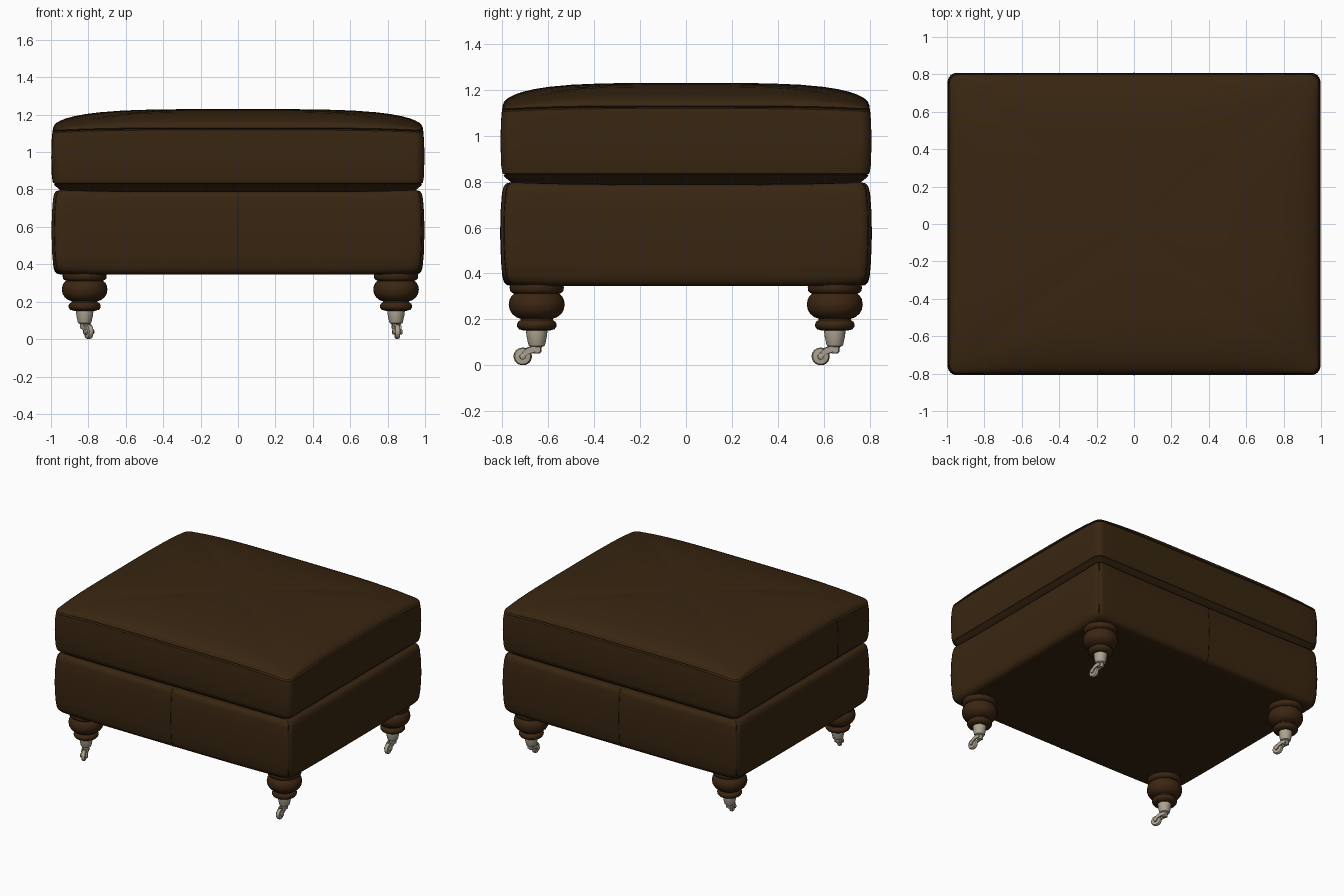
import bpy, bmesh, math
from mathutils import Matrix, Vector

if "Cube" in bpy.data.objects:
    bpy.data.objects.remove(bpy.data.objects["Cube"])


def material(name, rgb):
    m = bpy.data.materials.new(name)
    m.diffuse_color = (*rgb, 1)
    m.use_nodes = True
    m.node_tree.nodes["Principled BSDF"].inputs["Base Color"].default_value = m.diffuse_color
    return m


LEATHER = material("brown leather", (0.040, 0.019, 0.0055))
SEAM = material("dark seam", (0.015, 0.008, 0.003))
WOOD = material("turned wood", (0.045, 0.019, 0.006))
METAL = material("brushed metal", (0.42, 0.37, 0.29))


def finish(ob, mat, angle=40):
    ob.data.materials.clear()
    ob.data.materials.append(mat)
    bpy.ops.object.select_all(action='DESELECT')
    ob.select_set(True)
    bpy.context.view_layer.objects.active = ob
    bpy.ops.object.shade_smooth_by_angle(angle=math.radians(angle))
    return ob


def loft(name, rings, mat, matrix=Matrix(), angle=40, top=None):
    """Skin closed rings of equal length and close both ends with fans."""
    bm = bmesh.new()
    vs = [[bm.verts.new(p) for p in ring] for ring in rings]
    n = len(vs[0])
    for a, b in zip(vs, vs[1:]):
        for i in range(n):
            j = (i + 1) % n
            bm.faces.new((a[i], a[j], b[j], b[i]))
    for ring, centre in ((vs[0], None), (vs[-1], top)):
        c = centre or sum((v.co for v in ring), Vector()) / n
        cv = bm.verts.new(c)
        for i in range(n):
            bm.faces.new((ring[i], ring[(i + 1) % n], cv))
    bmesh.ops.recalc_face_normals(bm, faces=bm.faces)
    bm.transform(matrix)
    me = bpy.data.meshes.new(name)
    bm.to_mesh(me)
    bm.free()
    ob = bpy.data.objects.new(name, me)
    bpy.context.collection.objects.link(ob)
    return finish(ob, mat, angle)


def lathe(name, profile, mat, matrix, segs=32):
    rings = [[(r * math.cos(2 * math.pi * i / segs), r * math.sin(2 * math.pi * i / segs), z)
              for i in range(segs)] for r, z in profile]
    return loft(name, rings, mat, matrix)


HX, HY, R = 0.997, 0.808, 0.05


def outline(inset, side=16, arc=6):
    """Rounded rectangle, counter-clockwise, with subdivided sides."""
    hx, hy = HX - inset, HY - inset
    pts = []
    for k, (sx, sy) in enumerate(((1, 1), (-1, 1), (-1, -1), (1, -1))):
        for i in range(arc + 1):
            a = math.pi / 2 * (k + i / arc)
            pts.append(Vector((sx * (hx - R) + R * math.cos(a), sy * (hy - R) + R * math.sin(a), 0)))
    out = []
    for i, p in enumerate(pts):
        out.append(p)
        if i % (arc + 1) == arc:
            q = pts[(i + 1) % len(pts)]
            out += [p.lerp(q, t / side) for t in range(1, side)]
    return out


def corner(p):
    """0 along the sides, 1 near the corners."""
    return min(1, abs(p.x) / HX * abs(p.y) / HY) ** 4


def ring(inset, z, lift):
    """Outline at height z, raised by lift toward the corners."""
    return [Vector((p.x, p.y, z + lift * corner(p))) for p in outline(inset)]


# Upholstered base
base_profile = [(0.12, 0.345, 0.0), (0.05, 0.345, 0.008), (0.03, 0.350, 0.012), (0.017, 0.362, 0.014),
                (0.010, 0.385, 0.012), (0.004, 0.45, 0), (0, 0.57, 0), (0.002, 0.67, 0),
                (0.008, 0.75, 0), (0.014, 0.772, 0.008), (0.024, 0.784, 0.012),
                (0.04, 0.788, 0.014), (0.07, 0.784, 0.012), (0.12, 0.775, 0)]
loft("base", [ring(*p) for p in base_profile], LEATHER, angle=60)

# Cushion: boxed side with welt grooves, then a crowned top
cushion_profile = [(0.15, 0.785, 0), (0.075, 0.787, 0), (0.045, 0.798, 0), (0.022, 0.817, 0),
                   (0.012, 0.826, 0), (0.020, 0.830, 0), (0.009, 0.835, 0), (0.003, 0.87, 0),
                   (0, 0.97, 0), (0.002, 1.06, 0), (0.007, 1.118, -0.015), (0.018, 1.124, -0.015),
                   (0.009, 1.130, -0.015)]
rings = [ring(*p) for p in cushion_profile]
edge = rings[-1]


def crown(u):
    return math.sqrt(max(0, 1 - abs(u) ** 4))


EX, EY = max(p.x for p in edge), max(p.y for p in edge)
for s in (0.992, 0.98, 0.96, 0.93, 0.89, 0.83, 0.75, 0.62, 0.45, 0.25, 0.08):
    rings.append([Vector((p.x * s, p.y * s,
                          p.z * s + 1.13 * (1 - s) + 0.1 * crown(p.x * s / EX) * crown(p.y * s / EY)))
                  for p in edge])
loft("cushion", rings, LEATHER, top=Vector((0, 0, 1.23)))


# Thin stitched seams that follow the side profiles
def seam(name, points, mat=SEAM, radius=0.003):
    cu = bpy.data.curves.new(name, 'CURVE')
    cu.dimensions = '3D'
    cu.bevel_depth = radius
    cu.bevel_resolution = 1
    sp = cu.splines.new('POLY')
    sp.points.add(len(points) - 1)
    for q, p in zip(sp.points, points):
        q.co = (*p, 1)
    ob = bpy.data.objects.new(name, cu)
    bpy.context.collection.objects.link(ob)
    bpy.ops.object.select_all(action='DESELECT')
    ob.select_set(True)
    bpy.context.view_layer.objects.active = ob
    bpy.ops.object.convert(target='MESH')
    finish(bpy.context.object, mat)


side = base_profile[2:11]
for label, s in (("front", -1), ("back", 1)):
    seam(label + "_base_seam", [(0, s * (HY - i - 0.001), z) for i, z, l in side])
    for hand, t in (("left", -1), ("right", 1)):
        d = R * (1 - math.sqrt(0.5)) + 0.001
        seam(f"{label}_{hand}_corner_seam",
             [(t * (HX - i - d), s * (HY - i - d), z + l * 0.8) for i, z, l in side])
seam("cushion_side_seam", [(-(HX - i - 0.001), -0.4, z) for i, z, l in cushion_profile[6:11]])

# Turned legs with casters
leg_profile = [(0.115, 0.365), (0.118, 0.338), (0.116, 0.324), (0.108, 0.316), (0.098, 0.312),
               (0.110, 0.302), (0.118, 0.287), (0.122, 0.266), (0.118, 0.243), (0.107, 0.224),
               (0.088, 0.209), (0.070, 0.203), (0.070, 0.197), (0.081, 0.190), (0.086, 0.179),
               (0.085, 0.168), (0.077, 0.157), (0.055, 0.151)]
cup_profile = [(0.046, 0.160), (0.047, 0.150), (0.044, 0.125), (0.037, 0.092), (0.034, 0.085),
               (0.022, 0.080), (0.020, 0.058), (0.014, 0.052)]
wheel_profile = [(0.024, -0.014), (0.034, -0.012), (0.038, -0.006), (0.038, 0.006),
                 (0.034, 0.012), (0.024, 0.014)]
hub_profile = [(0.010, -0.027), (0.014, -0.024), (0.014, 0.024), (0.010, 0.027)]


def fork_arm(name, x, matrix):
    """Curved side plate running from the stem down to the axle."""
    path = [(0.012, 0.070), (-0.015, 0.070), (-0.038, 0.062), (-0.056, 0.046), (-0.066, 0.034)]
    half = (0.012, 0.013, 0.013, 0.013, 0.010)
    w = 0.004
    arm = [[(x - w, y, z - h), (x + w, y, z - h), (x + w, y - h * 0.5, z + h), (x - w, y - h * 0.5, z + h)]
           for (y, z), h in zip(path, half)]
    loft(name, arm, METAL, matrix, angle=30)


for label, x, y, turn in (("front_left", -0.82, -0.65, 22), ("front_right", 0.845, -0.65, 6),
                          ("back_left", -0.82, 0.648, 18), ("back_right", 0.845, 0.648, 6)):
    place = Matrix.Translation((x, y, 0))
    lathe(label + "_leg", leg_profile, WOOD, place)
    lathe(label + "_caster_cup", cup_profile, METAL, place, 24)
    swivel = place @ Matrix.Rotation(math.radians(turn), 4, 'Z')
    axle = swivel @ Matrix.Translation((0, -0.063, 0.039)) @ Matrix.Rotation(math.pi / 2, 4, 'Y')
    lathe(label + "_caster_wheel", wheel_profile, METAL, axle, 24)
    lathe(label + "_caster_axle", hub_profile, METAL, axle, 12)
    fork_arm(label + "_caster_arm_a", -0.019, swivel)
    fork_arm(label + "_caster_arm_b", 0.019, swivel)
    # crosspiece joining the two arms to the stem
    bar = [[(s, -0.016, 0.060), (s, 0.014, 0.060), (s, 0.014, 0.080), (s, -0.016, 0.080)]
           for s in (-0.021, 0.021)]
    loft(label + "_caster_bridge", bar, METAL, swivel, angle=30)
